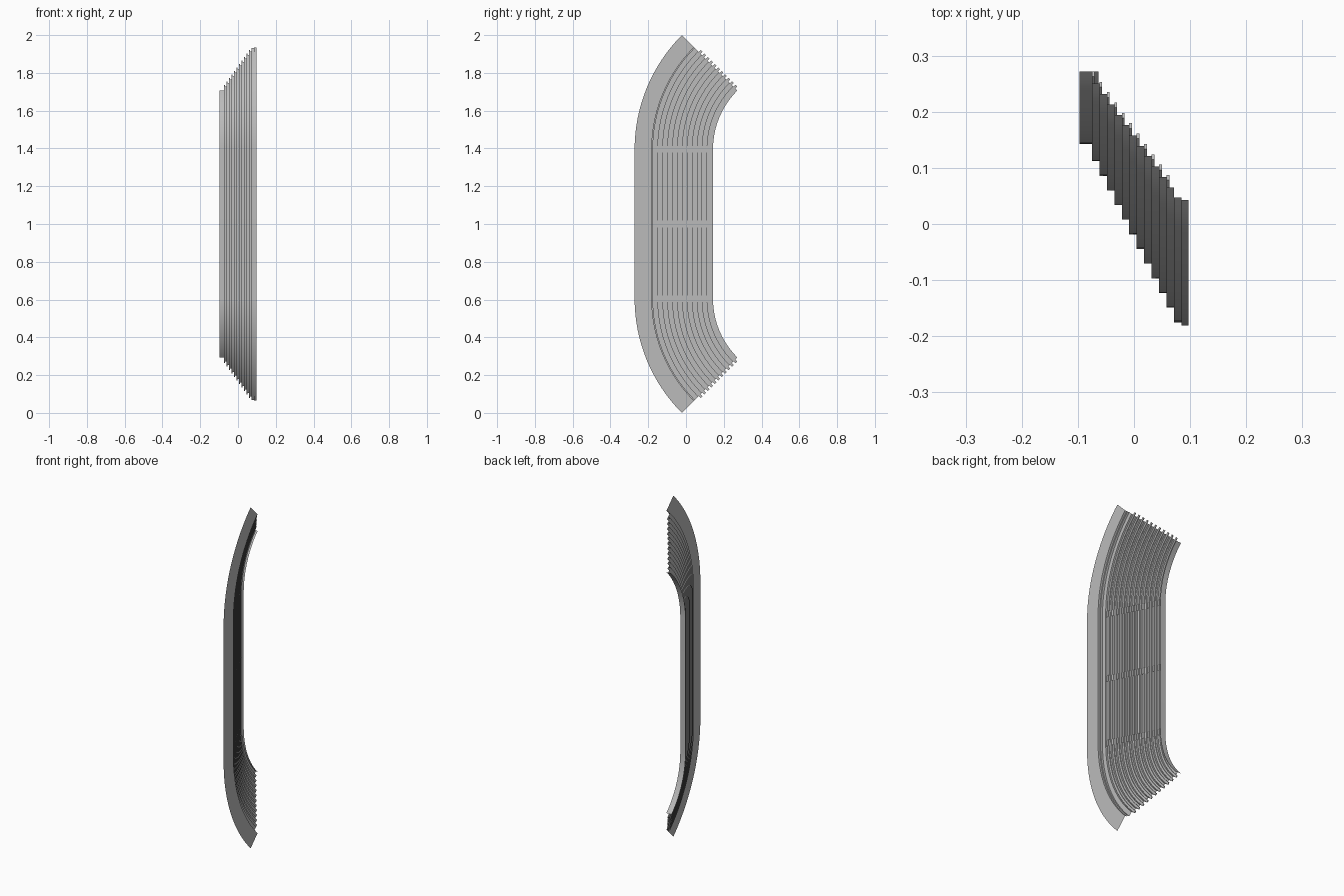
import bpy, bmesh, math

cube = bpy.data.objects.get("Cube")
if cube:
    bpy.data.objects.remove(cube)

CENTRE_Y = 0.583              # axis of the curved ends
END = math.radians(45)
HALF = 1 - 0.855 * math.sin(END)   # half length of the straight run
ROWS, RUN, RISE = 12, 0.0261, 0.0133
FIRST_Y, FIRST_X = 0.112, -0.075
AISLE = 0.018                 # half width of an aisle

grey = bpy.data.materials.new("concrete_grey")
grey.use_nodes = True
colour = (0.5, 0.5, 0.5, 1)
grey.diffuse_color = colour
grey.node_tree.nodes["Principled BSDF"].inputs["Base Color"].default_value = colour


def arc(y, start, extend=0, steps=20):
    """Points (y, z) along the upper curved end for the row at y."""
    r = CENTRE_Y - y
    pts = []
    for i in range(steps + 1):
        a = start / r + (END - start / r) * i / steps
        pts.append((CENTRE_Y - r * math.cos(a), HALF + r * math.sin(a)))
    if extend:
        py, pz = pts[-1]
        pts.append((py + extend * math.sin(END), pz + extend * math.cos(END)))
    return pts


def flip(pts):
    return [(y, -z) for y, z in reversed(pts)]


def full_path(y):
    return flip(arc(y, 0)) + arc(y, 0)


def finish(name, bm):
    mesh = bpy.data.meshes.new(name)
    bm.to_mesh(mesh)
    bm.free()
    mesh.materials.append(grey)
    obj = bpy.data.objects.new(name, mesh)
    bpy.context.collection.objects.link(obj)
    bpy.ops.object.select_all(action='DESELECT')
    obj.select_set(True)
    bpy.context.view_layer.objects.active = obj
    bpy.ops.object.shade_smooth_by_angle(angle=math.radians(30))
    return obj


def sweep(bm, profile, path, closed=False):
    """Skin an (x, y) profile along the path made for each y."""
    lines = [[bm.verts.new((x, py, pz + 1)) for py, pz in path(y)] for x, y in profile]
    pairs = list(zip(lines, lines[1:]))
    if closed:
        pairs.append((lines[-1], lines[0]))
    for a, b in pairs:
        for i in range(len(a) - 1):
            bm.faces.new((a[i], a[i + 1], b[i + 1], b[i]))
    if closed:
        bm.faces.new([line[0] for line in lines])
        bm.faces.new([line[-1] for line in reversed(lines)])


def box_profile(x, y, height, depth):
    return [(x, y), (x + height, y), (x + height, y + depth), (x, y + depth)]


# Stepped terrace: front parapet, treads and risers, back wall, flat concourse
profile = [(FIRST_X, 0.143)]
for i in range(ROWS):
    y = FIRST_Y - RUN * i
    profile += [(FIRST_X + RISE * i, y), (FIRST_X + RISE * (i + 1), y)]
x, y = profile[-1]
profile += [(x, -0.181), (0.097, -0.181), (0.097, CENTRE_Y - 0.855)]
bm = bmesh.new()
sweep(bm, profile, full_path)
finish("terrace", bm)

bm = bmesh.new()
sweep(bm, [(-0.097, 0.143), (-0.063, 0.143)], full_path)
finish("front_parapet", bm)

# Benches, broken at the aisles and running just past the curved ends
bm = bmesh.new()
for i in range(ROWS - 1):
    section = box_profile(FIRST_X + RISE * i, FIRST_Y - RUN * i + 0.003, 0.005, 0.013)
    sweep(bm, section, lambda y: arc(y, AISLE, 0.015), True)
    sweep(bm, section, lambda y: flip(arc(y, AISLE, 0.015)), True)
    for side in (-1, 1):
        ends = sorted((side * AISLE, side * (HALF - AISLE)))
        sweep(bm, section, lambda y: [(y, z) for z in ends], True)
bmesh.ops.recalc_face_normals(bm, faces=bm.faces)
finish("benches", bm)

# Half-height stair blocks in the three aisles
bm = bmesh.new()
for i in range(ROWS - 1):
    section = box_profile(FIRST_X + RISE * i, FIRST_Y - RUN * i, RISE / 2, RUN / 2)
    for z in (-HALF, 0, HALF):
        sweep(bm, section, lambda y: [(y, z - AISLE), (y, z + AISLE)], True)
bmesh.ops.recalc_face_normals(bm, faces=bm.faces)
finish("aisle_steps", bm)
